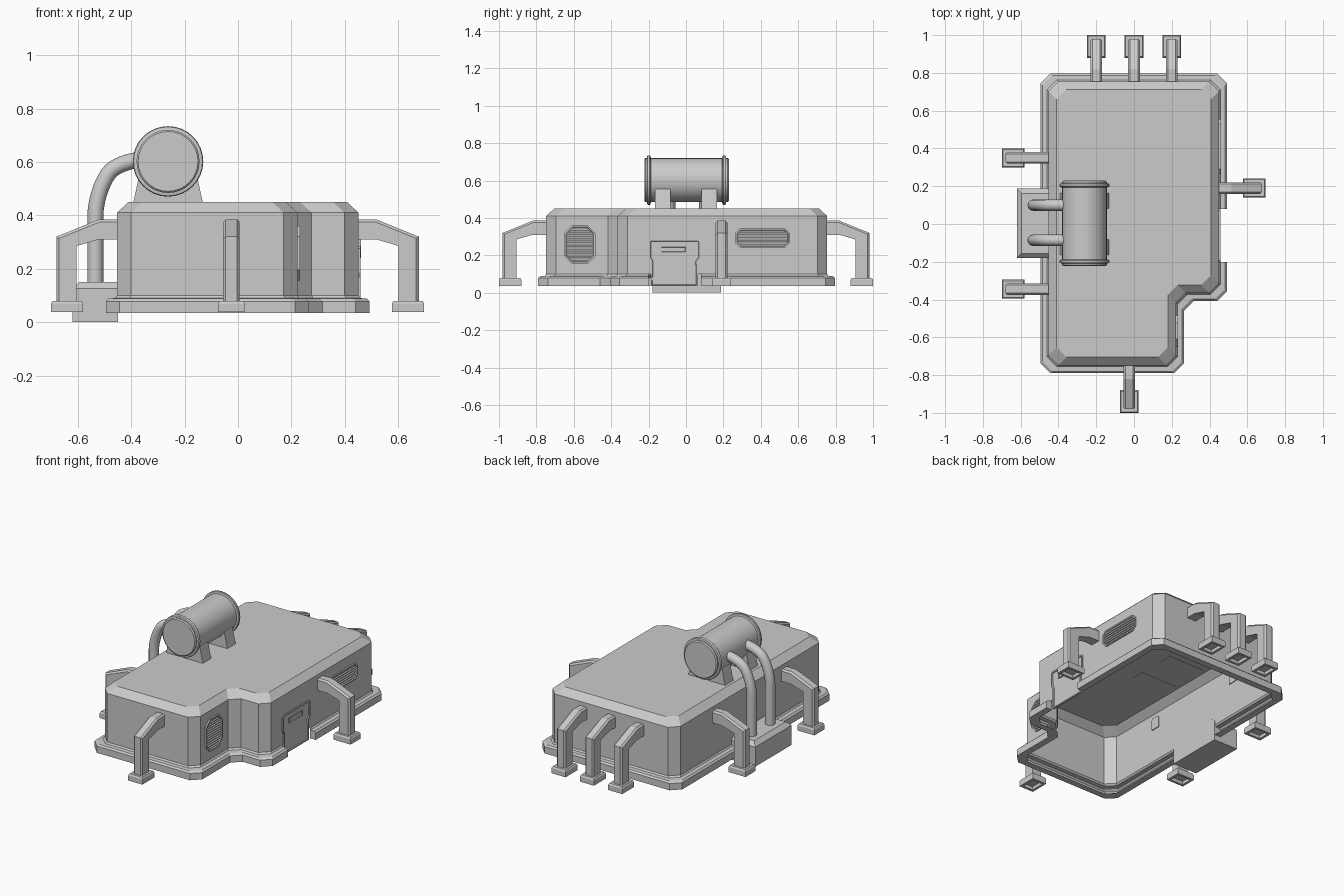
import bpy, bmesh, math
from mathutils import Matrix, Vector

if "Cube" in bpy.data.objects:
    bpy.data.objects.remove(bpy.data.objects["Cube"])


def finish(name, bm, matrix=None, smooth=False, recalc=True):
    bmesh.ops.remove_doubles(bm, verts=bm.verts, dist=1e-5)
    if recalc:
        bmesh.ops.recalc_face_normals(bm, faces=bm.faces)
    if matrix:
        bm.transform(matrix)
    me = bpy.data.meshes.new(name)
    bm.to_mesh(me)
    bm.free()
    ob = bpy.data.objects.new(name, me)
    bpy.context.collection.objects.link(ob)
    if smooth:
        smooth_object(ob)
    return ob


def smooth_object(ob):
    bpy.ops.object.select_all(action='DESELECT')
    ob.select_set(True)
    bpy.context.view_layer.objects.active = ob
    bpy.ops.object.shade_smooth_by_angle(angle=math.radians(35))


def prism(bm, points, move):
    """Extrude a closed 3D polygon along move; returns the far face."""
    a = [bm.verts.new(p) for p in points]
    b = [bm.verts.new(Vector(p) + Vector(move)) for p in points]
    bm.faces.new(a[::-1])
    for i in range(len(a)):
        j = (i + 1) % len(a)
        bm.faces.new((a[i], a[j], b[j], b[i]))
    return bm.faces.new(b)


def box(bm, lo, hi):
    pts = [(lo[0], lo[1], lo[2]), (hi[0], lo[1], lo[2]), (hi[0], hi[1], lo[2]), (lo[0], hi[1], lo[2])]
    return prism(bm, pts, (0, 0, hi[2] - lo[2]))


# Building shell: chamfered L-shaped footprint, open below, foundation split at the door
DOOR = (-0.2, 0.08)


def outline(d, c=0.052):
    x0, x1, xn = -0.495 + d, 0.493 - d, 0.265 - d
    y0, y1, ym = -0.79 + d, 0.797 - d, -0.407 + d
    corners = [Vector(p) for p in ((x0, y0), (xn, y0), (xn, ym), (x1, ym), (x1, y1), (x0, y1))]
    pts = []
    for i, p in enumerate(corners):
        for q in (corners[i - 1], corners[(i + 1) % 6]):
            pts.append(p + (q - p).normalized() * c)
        if i == 3:
            pts += [Vector((x1, DOOR[0])), Vector((x1, DOOR[1]))]
    return pts


profile = [(0.042, 0.035), (0, 0.035), (0, 0.078), (0.01, 0.088), (0.035, 0.09),
           (0.042, 0.1), (0.042, 0.41), (0.085, 0.45)]
bm = bmesh.new()
rows = [[bm.verts.new((p.x, p.y, z)) for p in outline(d)] for d, z in profile]
n = len(rows[0])
door_seg = 8
for r in range(len(rows) - 1):
    for i in range(n):
        if i == door_seg and r < 5:
            continue
        j = (i + 1) % n
        bm.faces.new((rows[r][i], rows[r][j], rows[r + 1][j], rows[r + 1][i]))
bm.faces.new(rows[-1])
bm.faces.new([row[door_seg] for row in rows[:6]])
bm.faces.new([row[door_seg + 1] for row in rows[:6]][::-1])
finish("building_shell", bm, recalc=False)


# Raised framed panels on the right-hand walls
def framed_panel(name, yz, x, depth, border):
    bm = bmesh.new()
    face = prism(bm, [(x - 0.004, y, z) for y, z in yz], (depth + 0.004, 0, 0))
    bmesh.ops.recalc_face_normals(bm, faces=bm.faces)
    bmesh.ops.inset_region(bm, faces=[face], thickness=border)
    bmesh.ops.inset_region(bm, faces=[face], thickness=0.003, depth=-depth * 0.8)
    return finish(name, bm)


def vent(name, x, y0, y1, z0, z1, c):
    yz = [(y0 + c, z0), (y1 - c, z0), (y1, z0 + c), (y1, z1 - c),
          (y1 - c, z1), (y0 + c, z1), (y0, z1 - c), (y0, z0 + c)]
    framed_panel(name + "_frame", yz, x, 0.009, 0.009)
    bm = bmesh.new()
    count = round((z1 - z0 - 0.03) / 0.014)
    for i in range(count):
        z = z0 + 0.015 + (z1 - z0 - 0.03) * (i + 0.5) / count
        cut = 0.012 + max(0, c - (z - z0), c - (z1 - z))
        prism(bm, [(x + 0.001, y0 + cut, z - 0.004), (x + 0.007, y0 + cut, z - 0.004),
                   (x + 0.001, y0 + cut, z + 0.004)], (0, y1 - y0 - 2 * cut, 0))
    finish(name + "_slats", bm)


WALL = 0.451
vent("notch_vent", 0.223, -0.65, -0.485, 0.155, 0.36, 0.04)
vent("side_vent", WALL, 0.265, 0.555, 0.24, 0.345, 0.025)

# Door with keyhole-like frame and a slot handle
door = [(-0.188, 0.035), (0.064, 0.035), (0.064, 0.165), (0.078, 0.185), (0.078, 0.275),
        (0.068, 0.285), (-0.19, 0.285), (-0.2, 0.275), (-0.2, 0.185), (-0.188, 0.165)]
framed_panel("door", door, WALL, 0.007, 0.01)
framed_panel("door_handle", [(-0.135, 0.215), (0.0, 0.215), (0.0, 0.247), (-0.135, 0.247)],
             WALL, 0.008, 0.004)


# Bent support legs with hollow feet
def leg(name, x, y, angle):
    m = Matrix.Translation((x, y, 0)) @ Matrix.Rotation(math.radians(angle), 4, 'Z')
    path = [(-0.002, 0.31), (0.07, 0.31), (0.155, 0.285), (0.155, 0.07),
            (0.23, 0.07), (0.23, 0.32), (0.07, 0.385), (-0.002, 0.385)]
    bm = bmesh.new()
    prism(bm, [(u, -0.031, z) for u, z in path], (0, 0.062, 0))
    bmesh.ops.recalc_face_normals(bm, faces=bm.faces)
    outer = [e for e in bm.edges if abs(e.verts[0].co.y - e.verts[1].co.y) < 1e-4
             and all(v.co.x > 0.2 or v.co.z > 0.36 for v in e.verts)]
    bmesh.ops.bevel(bm, geom=outer, offset=0.01, segments=1, affect='EDGES')
    finish(name, bm, m)
    bm = bmesh.new()
    top = box(bm, (0.13, -0.05, 0.037), (0.25, 0.05, 0.07))
    bmesh.ops.recalc_face_normals(bm, faces=bm.faces)
    bmesh.ops.inset_region(bm, faces=[top], thickness=0.008, depth=0.01)
    bm.normal_update()
    bottom = [f for f in bm.faces if f.normal.z < -0.9]
    bmesh.ops.inset_region(bm, faces=bottom, thickness=0.022)
    bmesh.ops.inset_region(bm, faces=bottom, thickness=0.001, depth=-0.02)
    finish(name + "_foot", bm, m)


for i, x in enumerate((-0.2, 0.0, 0.2)):
    leg(f"back_leg_{i + 1}", x, 0.75, 90)
leg("front_leg", -0.025, -0.75, -90)
leg("left_leg_1", -0.45, 0.35, 180)
leg("left_leg_2", -0.45, -0.345, 180)
leg("right_leg", 0.447, 0.19, 0)

# Pipe plinth on the left wall, chamfered on its three free top edges
bm = bmesh.new()
box(bm, (-0.62, -0.18, 0), (-0.45, 0.187, 0.15))
bmesh.ops.recalc_face_normals(bm, faces=bm.faces)
edges = [e for e in bm.edges if all(v.co.z > 0.1 for v in e.verts)
         and any(v.co.x < -0.5 for v in e.verts)]
bmesh.ops.bevel(bm, geom=edges, offset=0.025, segments=1, affect='EDGES')
finish("pipe_plinth", bm)

# Tank: turned profile with two flanges
half = [(0.0, 0.226), (0.112, 0.226), (0.118, 0.22), (0.118, 0.212), (0.129, 0.21), (0.132, 0.205),
        (0.132, 0.197), (0.129, 0.193), (0.118, 0.19)]
turned = half + [(r, -y) for r, y in reversed(half)]
bm = bmesh.new()
vs = [bm.verts.new((r, y, 0)) for r, y in turned]
es = [bm.edges.new(p) for p in zip(vs, vs[1:])]
bmesh.ops.spin(bm, geom=vs + es, cent=(0, 0, 0), axis=(0, 1, 0), angle=math.tau, steps=32)
finish("tank", bm, Matrix.Translation((-0.262, 0.003, 0.602)), smooth=True)

# Tank saddles
for i, y in enumerate((-0.165, 0.082)):
    bm = bmesh.new()
    prism(bm, [(-0.392, y, 0.448), (-0.132, y, 0.448), (-0.155, y, 0.555), (-0.369, y, 0.555)],
          (0, 0.083, 0))
    finish(f"tank_saddle_{i + 1}", bm)

# Pipes bending from the tank down into the plinth
for i, y in enumerate((0.1, -0.086)):
    cu = bpy.data.curves.new(f"pipe_{i + 1}", 'CURVE')
    cu.dimensions = '3D'
    cu.bevel_depth = 0.03
    cu.bevel_resolution = 4
    cu.resolution_u = 8
    sp = cu.splines.new('BEZIER')
    sp.bezier_points.add(3)
    knots = [((-0.36, 0.608), (-0.03, 0)), ((-0.475, 0.568), (-0.028, -0.025)),
             ((-0.534, 0.40), (0, -0.06)), ((-0.534, 0.14), (0, -0.06))]
    for bp, ((x, z), (tx, tz)) in zip(sp.bezier_points, knots):
        bp.co = (x, y, z)
        bp.handle_left_type = bp.handle_right_type = 'FREE'
        bp.handle_left = (x - tx, y, z - tz)
        bp.handle_right = (x + tx, y, z + tz)
    ob = bpy.data.objects.new(cu.name, cu)
    bpy.context.collection.objects.link(ob)
    bpy.ops.object.select_all(action='DESELECT')
    ob.select_set(True)
    bpy.context.view_layer.objects.active = ob
    bpy.ops.object.convert(target='MESH')
    smooth_object(bpy.context.view_layer.objects.active)
